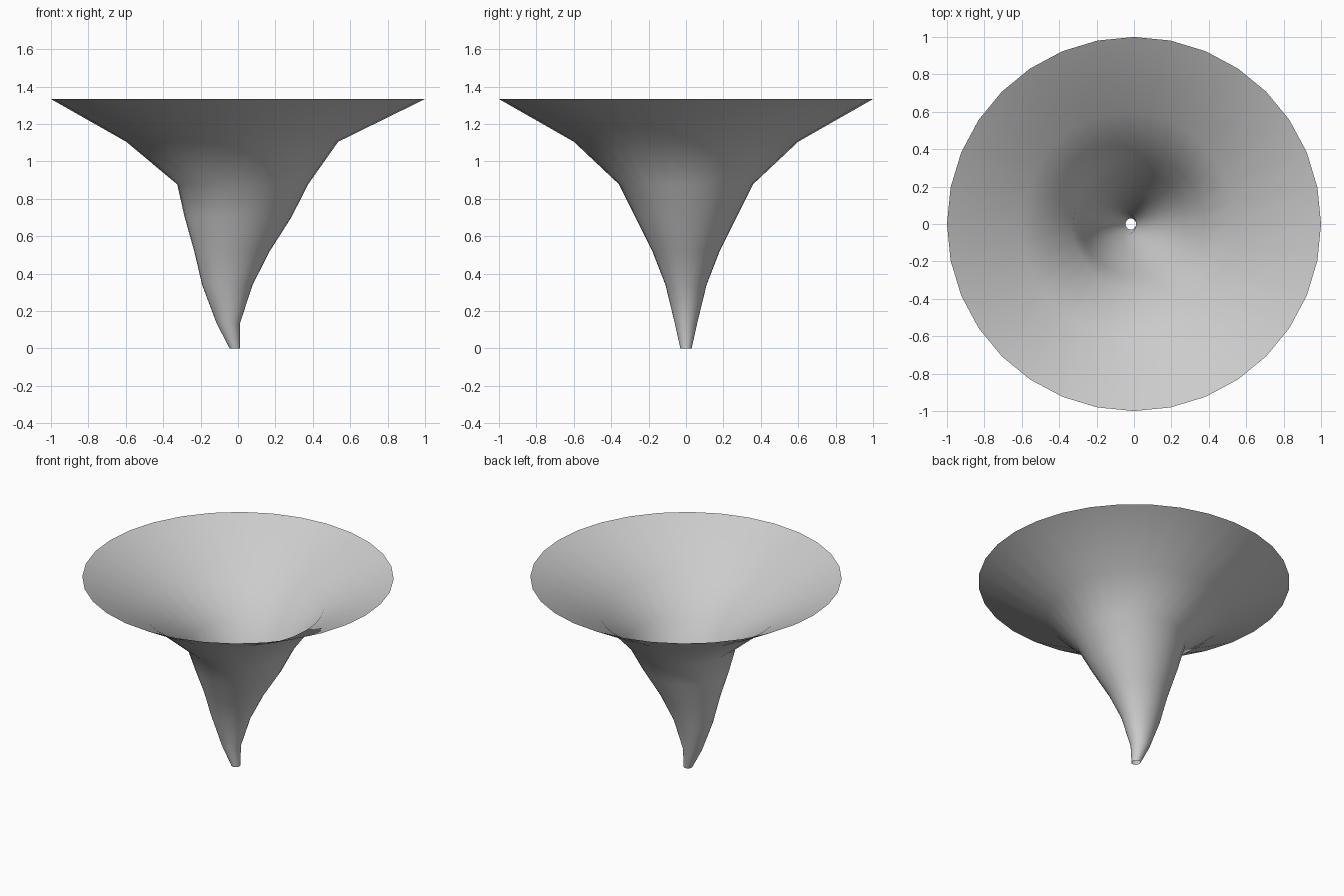
import bpy, bmesh, math

if "Cube" in bpy.data.objects:
    bpy.data.objects.remove(bpy.data.objects["Cube"])

SIDES = 32

# Funnel rings: height, centre x, x radius, y radius
rings = [
    (0.0, -0.017, 0.028, 0.030),
    (0.135, -0.052, 0.063, 0.060),
    (0.34, -0.057, 0.135, 0.110),
    (0.52, -0.032, 0.202, 0.180),
    (0.70, 0.0, 0.285, 0.270),
    (0.877, 0.025, 0.350, 0.358),
    (1.105, -0.031, 0.567, 0.600),
    (1.333, 0.0, 1.0, 1.0),
]

bm = bmesh.new()
loops = []
for z, cx, rx, ry in rings:
    loop = []
    for i in range(SIDES):
        a = 2 * math.pi * i / SIDES
        loop.append(bm.verts.new((cx + rx * math.cos(a), ry * math.sin(a), z)))
    loops.append(loop)

# Open skin between neighbouring rings
for low, high in zip(loops, loops[1:]):
    for i in range(SIDES):
        j = (i + 1) % SIDES
        face = bm.faces.new((low[i], low[j], high[j], high[i]))
        face.smooth = True

mesh = bpy.data.meshes.new("twister_funnel")
bm.to_mesh(mesh)
bm.free()
funnel = bpy.data.objects.new("twister_funnel", mesh)
bpy.context.collection.objects.link(funnel)
